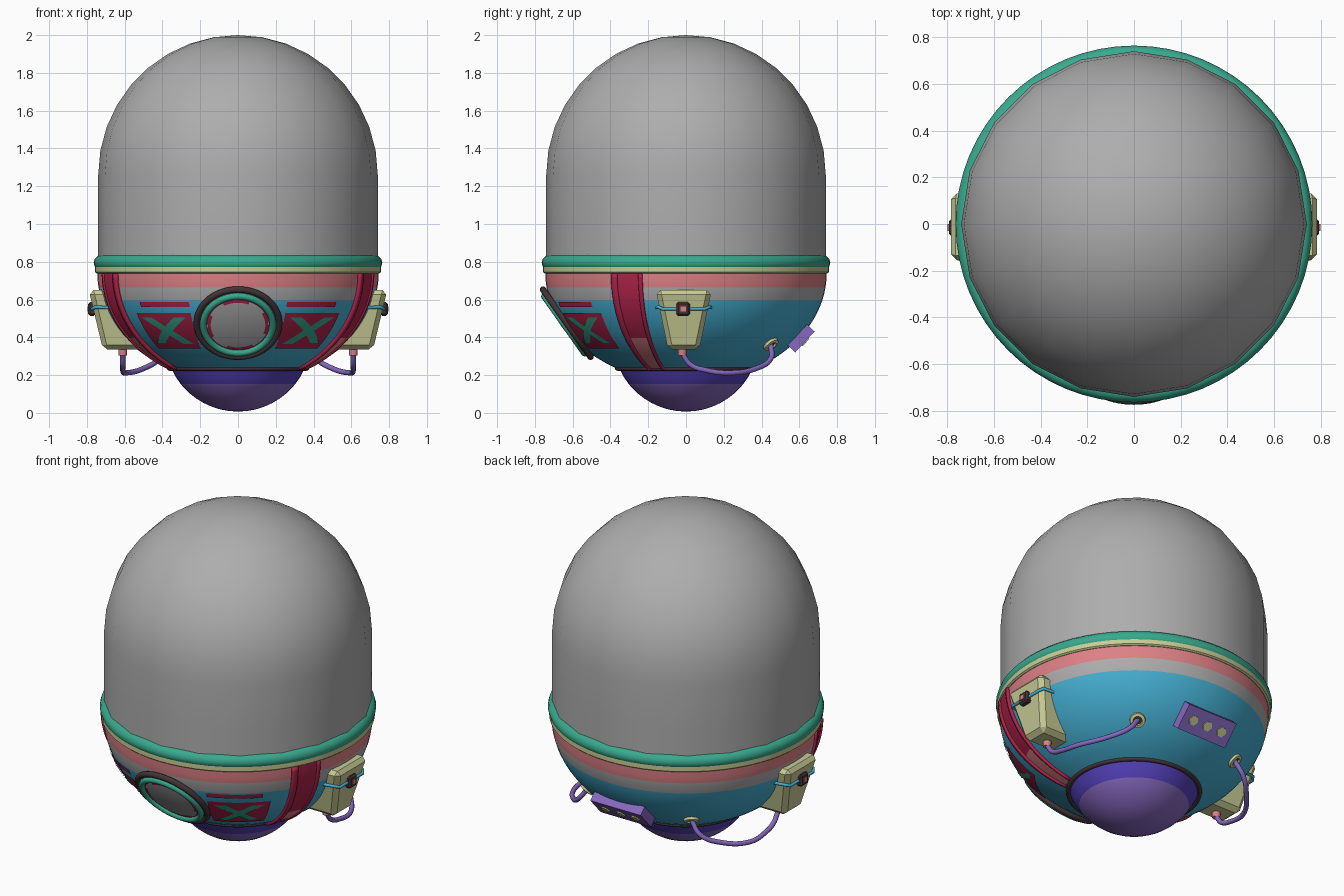
import bpy, bmesh, math
from math import sin, cos, pi, radians, sqrt
from mathutils import Vector, Matrix

if "Cube" in bpy.data.objects:
    bpy.data.objects.remove(bpy.data.objects["Cube"])

COLS = {
    "grey": (.42, .42, .42), "teal": (.04, .40, .27), "cream": (.58, .60, .30),
    "pink": (.73, .22, .24), "blue": (.06, .43, .65), "crimson": (.43, .017, .07),
    "indigo": (.09, .053, .50), "purple": (.24, .14, .52), "dark_brown": (.06, .035, .038)}
MATS = {}
for k, c in COLS.items():
    MATS[k] = bpy.data.materials.new(k)
    MATS[k].diffuse_color = (*c, 1)

A, B, ZC = .745, .58, .74      # bowl: half ellipsoid radius, depth, rim height


def bowl_r(z):
    return A * sqrt(max(0, 1 - ((ZC - z) / B) ** 2))


def frame(lon, z, off=0.0):
    """Frame on the bowl skin: Z outward, X sideways; lon 0 is the front."""
    a, r = radians(lon), bowl_r(z)
    p = Vector((r * sin(a), -r * cos(a), z))
    n = Vector((p.x / A**2, p.y / A**2, (z - ZC) / B**2)).normalized()
    x = Vector((cos(a), sin(a), 0))
    m = Matrix((x, n.cross(x), n)).transposed().to_4x4()
    m.translation = p + n * off
    return m


def finish(name, bm, mats, bevel=0, mirror=False, thick=0, smooth=True):
    me = bpy.data.meshes.new(name)
    bm.to_mesh(me)
    bm.free()
    for k in mats:
        me.materials.append(MATS[k])
    if smooth:
        me.shade_smooth()
        me.set_sharp_from_angle(angle=radians(35))
    ob = bpy.data.objects.new(name, me)
    bpy.context.collection.objects.link(ob)
    if thick:
        md = ob.modifiers.new("thickness", 'SOLIDIFY')
        md.thickness, md.offset = thick, -1
    if bevel:
        md = ob.modifiers.new("bevel", 'BEVEL')
        md.width, md.segments = bevel, 1
    if mirror:
        ob.modifiers.new("mirror", 'MIRROR')
    return ob


def lathe(name, prof, n, mats, rule=None, mtx=None, mirror=False):
    """Spin an (r, z) profile, listed bottom to top, about z."""
    bm = bmesh.new()
    rows = [[bm.verts.new((r * cos(2 * pi * j / n), r * sin(2 * pi * j / n), z))
             for j in range(n)] for r, z in prof]
    for i in range(len(rows) - 1):
        for j in range(n):
            k = (j + 1) % n
            f = bm.faces.new((rows[i][j], rows[i][k], rows[i + 1][k], rows[i + 1][j]))
            if rule:
                f.material_index = rule(i, j)
    bmesh.ops.remove_doubles(bm, verts=bm.verts, dist=1e-5)
    if mtx:
        bm.transform(mtx)
    return finish(name, bm, mats, mirror=mirror)


def ring(name, R, rr, mat, z=0, rz=None, n=64, mtx=None, mirror=False):
    rz = rz or rr
    prof = [(R + rr * cos(2 * pi * i / 12), z + rz * sin(2 * pi * i / 12)) for i in range(13)]
    return lathe(name, prof, n, [mat], mtx=mtx, mirror=mirror)


def patch(name, fn, mat, off, nu=10, nv=10, thick=0):
    """Plate hugging the bowl: fn(u, v) gives (lon, z); mirrored."""
    bm = bmesh.new()
    g = [[bm.verts.new(frame(*fn(i / nu, j / nv), off).translation)
          for i in range(nu + 1)] for j in range(nv + 1)]
    for j in range(nv):
        for i in range(nu):
            bm.faces.new((g[j][i], g[j][i + 1], g[j + 1][i + 1], g[j + 1][i]))
    return finish(name, bm, [mat], mirror=True, thick=thick)


def rect(l0, l1, z0, z1):
    return lambda u, v: (l0 + (l1 - l0) * u, z0 + (z1 - z0) * v)


def box(name, size, mtx, mat, bevel=0, mirror=False):
    bm = bmesh.new()
    bmesh.ops.create_cube(bm, size=1)
    bm.transform(mtx @ Matrix.Diagonal((*size, 1)))
    return finish(name, bm, [mat], bevel, mirror, smooth=False)


def tube(name, pts, rad, mat, smooth=True):
    for side, s in (("right", 1), ("left", -1)):
        cu = bpy.data.curves.new(name, 'CURVE')
        cu.dimensions, cu.bevel_depth, cu.bevel_resolution = '3D', rad, 3
        cu.use_fill_caps = True
        sp = cu.splines.new('BEZIER' if smooth else 'POLY')
        P = sp.bezier_points if smooth else sp.points
        P.add(len(pts) - 1)
        for p, (x, y, z) in zip(P, pts):
            if smooth:
                p.co = (s * x, y, z)
                p.handle_left_type = p.handle_right_type = 'AUTO'
            else:
                p.co = (s * x, y, z, 1)
        cu.materials.append(MATS[mat])
        bpy.context.collection.objects.link(bpy.data.objects.new(side + "_" + name, cu))


# Canopy dome: straight wall then hemisphere, twenty sides
lathe("canopy_dome", [(.74, .78), (.74, 1.0)] +
      [(.74 * cos(pi / 2 * i / 9), 1.26 + .74 * sin(pi / 2 * i / 9)) for i in range(10)], 20, ["grey"])

# Rim
ring("rim_ring", .722, .042, "teal", z=.795, rz=.042)
lathe("rim_trim", [(.70, .738), (.748, .738), (.757, .745), (.757, .775)], 64, ["cream"])

# Bowl hull with painted height bands
zs = [.235 + .03 * i for i in range(12)] + [.595, .63, .665, .70, .74]
lathe("hull_bowl", [(bowl_r(z), z) for z in zs], 64, ["blue", "grey", "pink"],
      lambda i, j: 0 if zs[i] < .594 else 1 if zs[i] < .664 else 2)

# Rounded base and its collar
R, C = .388, .395
zb = [C - R * cos(t * radians(7)) for t in range(8)] + [.153, .19, .24]
zb = sorted(z for z in zb if z < .15 or z in (.153, .19, .24))
lathe("base_cap", [(sqrt(max(0, R * R - (C - z) ** 2)), z) for z in zb], 48,
      ["purple", "indigo"], lambda i, j: 1 if zb[i] > .15 else 0)
ring("base_collar", .363, .013, "dark_brown", z=.236)

# Front porthole
pf = frame(0, .46)
ring("porthole_outer_ring", .218, .017, "dark_brown", z=-.026, mtx=pf)
ring("porthole_inner_ring", .184, .018, "teal", z=-.012, mtx=pf)
rad = [.178, .16, .145, .10, .05, 0]
lathe("porthole_glass", [(r, .007 - .7 * r * r) for r in rad], 48, ["grey", "crimson"],
      lambda i, j: 1 if (i == 0 and j % 12 != 0) or (i == 1 and (j + 3) % 12 < 7) else 0, pf)

# Front panels with crosses, and the strips above them
patch("front_panel", rect(21, 50, .345, .53), "crimson", .005)
patch("front_strip", rect(21, 46, .562, .59), "crimson", .005)
for nm, d in (("cross_bar_a", 1), ("cross_bar_b", -1)):
    patch(nm, lambda u, v, d=d: (35.5 + d * 18 * (v - .5) + 6 * (u - .5), .37 + .14 * v),
          "teal", .009, 3, 10)

# Meridian bands with raised rails
patch("band_upper", rect(61, 70.5, .40, .738), "crimson", .006, 4, 16)
patch("band_lower", rect(61, 70.5, .24, .40), "pink", .006, 4, 10)
patch("band_front_rail", rect(58.5, 61, .24, .738), "crimson", .016, 2, 22, .02)
patch("band_rear_rail", rect(70.5, 72, .24, .738), "crimson", .014, 2, 22, .02)

# Side boxes: tapered blocks
YC = -.012
bm = bmesh.new()
bmesh.ops.create_cube(bm, size=1)
for v in bm.verts:
    top, out, s = v.co.z > 0, v.co.x > 0, 1 if v.co.y > 0 else -1
    v.co = ((.79 if top else .715) if out else (.58 if top else .45),
            YC + s * (.148 if top else .083), .65 if top else .335)
bmesh.ops.recalc_face_normals(bm, faces=bm.faces)
finish("side_box", bm, ["cream"], bevel=.025, mirror=True, smooth=False)

# Strap and buckle round each box
tube("box_strap", [(.62, YC - .15, .555), (.755, YC - .135, .56), (.772, YC - .11, .55),
                   (.772, YC + .11, .55), (.755, YC + .135, .56), (.62, YC + .15, .555)],
     .009, "blue", False)
box("box_buckle", (.04, .072, .072), Matrix.Translation((.773, -.015, .55)), "dark_brown", .01, True)
box("buckle_button", (.008, .028, .028), Matrix.Translation((.794, -.015, .55)), "pink", 0, True)

# Hoses with end fittings
lathe("hose_nozzle", [(0, .305), (.022, .305), (.024, .34), (0, .34)], 16, ["pink"],
      mtx=Matrix.Translation((.61, -.02, 0)), mirror=True)
sock = frame(142, .365)
tube("hose", [(.61, -.02, .315), (.61, .025, .255), (.61, .11, .225), (.595, .23, .212),
              (.50, .37, .235), (.41, .45, .29), tuple(sock.translation)], .014, "purple")
lathe("hose_socket", [(.045, -.01), (.042, .012), (.026, .016), (.022, .005)], 24, ["cream"],
      mtx=sock, mirror=True)
lathe("hose_socket_hole", [(.024, .006), (0, .006)], 24, ["dark_brown"], mtx=sock, mirror=True)

# Rear box with three hexagonal studs
rear = frame(180, .40, .008)
box("rear_box", (.34, .15, .055), rear, "purple")
for i in (-1, 0, 1):
    lathe("rear_stud", [(.03, .02), (.03, .034), (0, .034)], 6, ["cream"],
          mtx=rear @ Matrix.Translation((i * .1, 0, 0)))

for m in bpy.data.materials:
    if m.users and not m.is_grease_pencil:
        m.use_nodes = True
        m.node_tree.nodes["Principled BSDF"].inputs["Base Color"].default_value = m.diffuse_color
